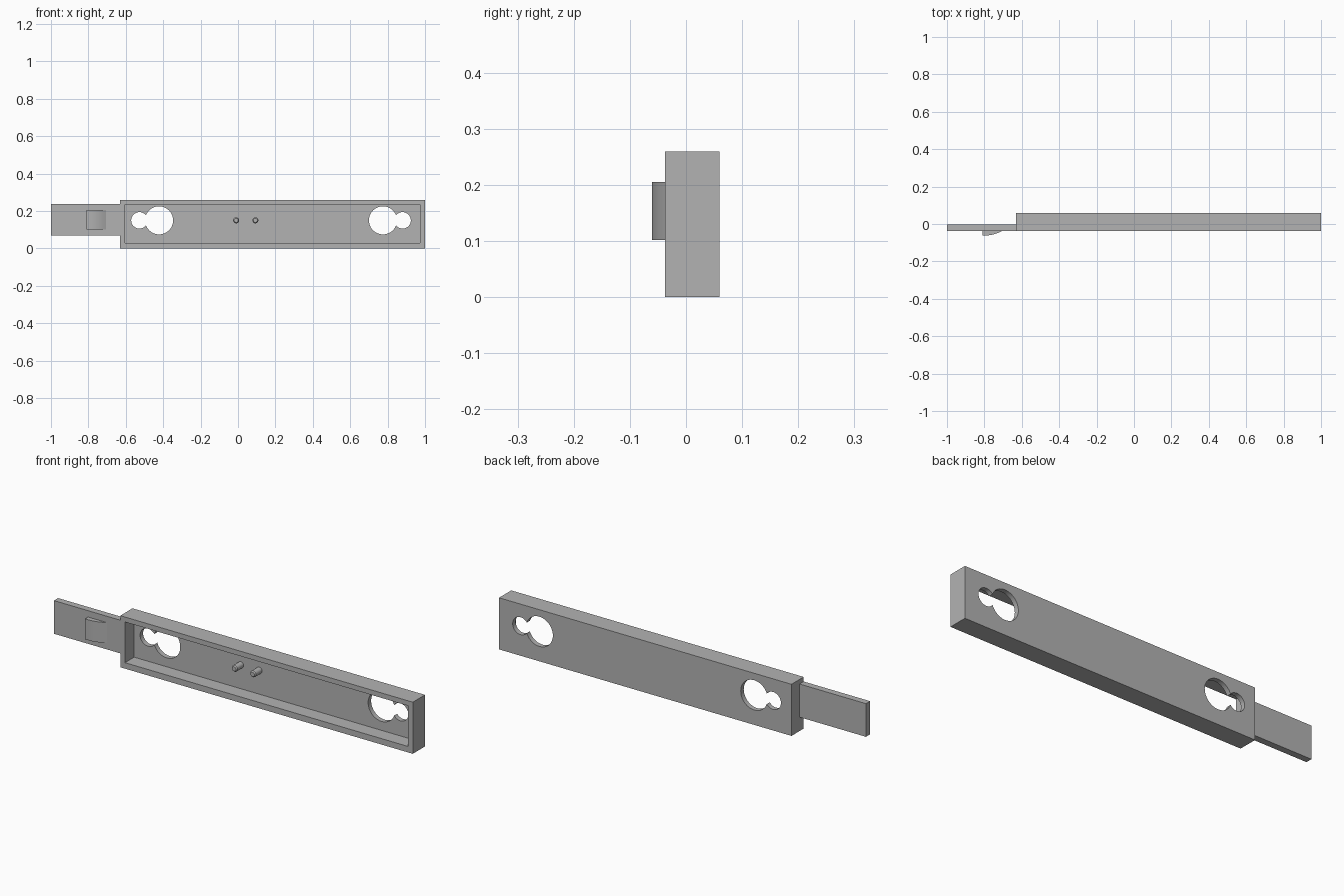
import bpy, bmesh
from mathutils import Matrix

if "Cube" in bpy.data.objects:
    bpy.data.objects.remove(bpy.data.objects["Cube"], do_unlink=True)

GREY = (0.45, 0.45, 0.45, 1)
mat = bpy.data.materials.new("plain grey")
mat.use_nodes = True
mat.diffuse_color = GREY
mat.node_tree.nodes["Principled BSDF"].inputs["Base Color"].default_value = GREY

FRONT, BACK, FLOOR = -0.037, 0.06, 0.036
MID_Z = 0.15


def finish(name, bm):
    bmesh.ops.recalc_face_normals(bm, faces=bm.faces)
    mesh = bpy.data.meshes.new(name)
    bm.to_mesh(mesh)
    bm.free()
    mesh.materials.append(mat)
    obj = bpy.data.objects.new(name, mesh)
    bpy.context.collection.objects.link(obj)
    return obj


def box(name, x, y, z):
    bm = bmesh.new()
    bmesh.ops.create_cube(bm, size=1)
    for v in bm.verts:
        v.co = [r[0] if c < 0 else r[1] for c, r in zip(v.co, (x, y, z))]
    return finish(name, bm)


def rod(name, x, radius, y0, y1, tip=None):
    """Cylinder along y; tip is the radius at its front end."""
    bm = bmesh.new()
    place = Matrix.Translation((x, (y0 + y1) / 2, MID_Z)) @ Matrix.Rotation(1.5707963, 4, "X")
    bmesh.ops.create_cone(bm, cap_ends=True, segments=48, radius1=radius,
                          radius2=tip or radius, depth=y1 - y0, matrix=place)
    return finish(name, bm)


def smooth(obj):
    bpy.ops.object.select_all(action="DESELECT")
    obj.select_set(True)
    bpy.context.view_layer.objects.active = obj
    bpy.ops.object.shade_smooth_by_angle(angle=0.6)


def cut(obj, cutter):
    mod = obj.modifiers.new(cutter.name, "BOOLEAN")
    mod.operation, mod.solver, mod.object = "DIFFERENCE", "EXACT", cutter
    bpy.context.view_layer.objects.active = obj
    bpy.ops.object.modifier_apply(modifier=mod.name)
    bpy.data.objects.remove(cutter, do_unlink=True)


# Hollow tray, open at the front
tray = box("tray", (-0.63, 1), (FRONT, BACK), (0, 0.26))
cut(tray, box("pocket_cutter", (-0.604, 0.974), (-0.1, FLOOR), (0.03, 0.235)))

# Keyhole openings: a large and a small round hole side by side
for big, small in ((-0.422, -0.527), (0.775, 0.88)):
    cut(tray, rod("large_hole_cutter", big, 0.075, 0, 0.1))
    cut(tray, rod("small_hole_cutter", small, 0.044, 0, 0.1))
smooth(tray)

# Two pins on the tray floor, with rounded tips
for side, x in (("right", -0.01), ("left", 0.093)):
    smooth(rod(side + "_pin", x, 0.016, -0.012, FLOOR + 0.005))
    smooth(rod(side + "_pin_tip", x, 0.016, -0.018, -0.012, 0.011))

# Flat tongue at the right end
box("tongue", (-1, -0.63), (FRONT, -0.004), (0.07, 0.237))

# Catch on the tongue: steep outer face, curved ramp toward the tray
outline = [(-0.81, FRONT), (-0.81, -0.061), (-0.785, -0.061), (-0.765, -0.059),
           (-0.745, -0.054), (-0.725, -0.047), (-0.705, FRONT)]
bm = bmesh.new()
face = bm.faces.new([bm.verts.new((x, y, 0.102)) for x, y in outline])
ext = bmesh.ops.extrude_face_region(bm, geom=[face])
top = [g for g in ext["geom"] if isinstance(g, bmesh.types.BMVert)]
bmesh.ops.translate(bm, verts=top, vec=(0, 0, 0.103))
smooth(finish("catch", bm))
